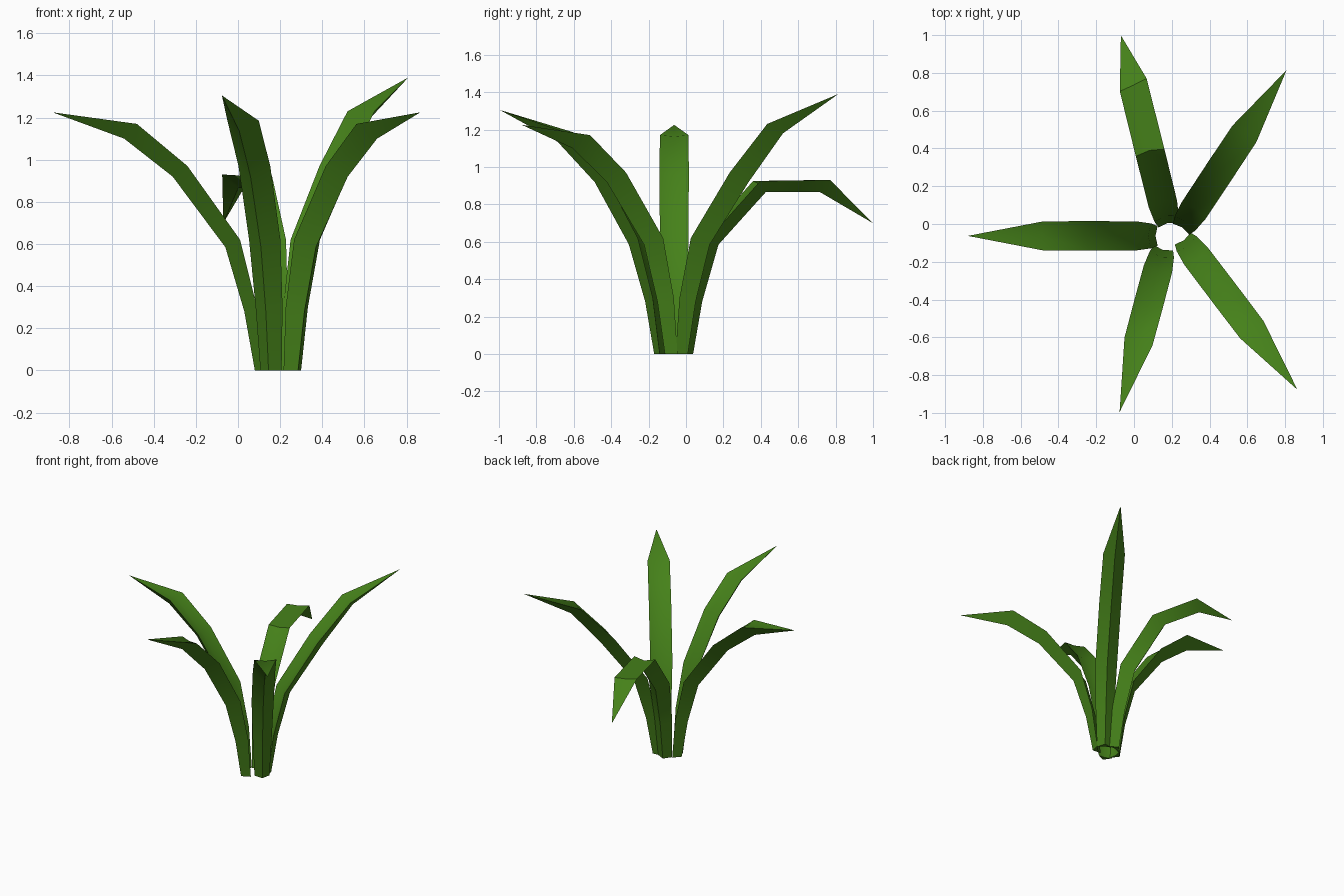
import bpy, bmesh
from math import sin, cos, radians
from mathutils import Vector

if "Cube" in bpy.data.objects:
    bpy.data.objects.remove(bpy.data.objects["Cube"])

green = bpy.data.materials.new("leaf_green")
green.diffuse_color = (0.06, 0.22, 0.01, 1)
green.use_nodes = True
green.node_tree.nodes["Principled BSDF"].inputs["Base Color"].default_value = green.diffuse_color

HALF_WIDTH = [0.052, 0.066, 0.077, 0.078, 0.077]


def leaf(name, base, heading, keel, rim, tip, skew=0.0):
    """Keeled blade: keel and rim are (distance along heading, height) rows."""
    a = radians(heading)
    along = Vector((cos(a), sin(a), 0))
    side = Vector((-sin(a), cos(a), 0))
    origin = Vector((base[0], base[1], 0))

    def point(s, z, w=0.0):
        return origin + along * s + side * w + Vector((0, 0, z))

    bm = bmesh.new()
    rings = []
    for i, (k, r, w) in enumerate(zip(keel, rim, HALF_WIDTH)):
        t = 0.25 if i < 4 else 0.1      # shallow groove on the inner face
        sk = skew if i == 4 else 0
        groove = (r[0] + (k[0] - r[0]) * t, r[1] + (k[1] - r[1]) * t)
        rings.append([bm.verts.new(p) for p in (
            point(*k), point(r[0] - sk, r[1], w),
            point(*groove), point(r[0] + sk, r[1], -w))])
    for lo, hi in zip(rings, rings[1:]):
        for j in range(4):
            n = (j + 1) % 4
            bm.faces.new((lo[j], lo[n], hi[n], hi[j]))
    end = bm.verts.new(point(*tip))
    for j in range(4):
        bm.faces.new((rings[-1][j], rings[-1][(j + 1) % 4], end))
    bm.faces.new(rings[0][::-1])
    bmesh.ops.recalc_face_normals(bm, faces=bm.faces)
    for f in bm.faces:
        f.smooth = True
    me = bpy.data.meshes.new(name)
    bm.to_mesh(me)
    bm.free()
    me.set_sharp_from_angle(angle=radians(35))
    me.materials.append(green)
    bpy.context.collection.objects.link(bpy.data.objects.new(name, me))


# Shared lower part of every blade
K = [(0, 0), (0.05, 0.28), (0.14, 0.585)]
R = [(-0.045, 0), (-0.01, 0.30), (0.07, 0.62)]

# Two evenly arched leaves
K1 = K + [(0.39, 0.92), (0.62, 1.10)]
R1 = R + [(0.32, 0.97), (0.56, 1.17)]
leaf("left_leaf", (0.08, -0.063), 180, K1, R1, (0.96, 1.225))
leaf("front_right_leaf", (0.285, -0.113), -52.8, K1, R1, (0.96, 1.225))

# Taller leaf
leaf("back_right_leaf", (0.275, 0.01), 56.5,
     K + [(0.39, 0.92), (0.61, 1.18)],
     R + [(0.32, 0.97), (0.56, 1.23)], (0.965, 1.39))

# Steeper front leaf
leaf("front_leaf", (0.145, -0.17), 255,
     K + [(0.33, 0.92), (0.535, 1.135)],
     R + [(0.26, 0.97), (0.467, 1.185)], (0.855, 1.305))

# Drooping back leaf
leaf("back_leaf", (0.17, 0.038), 104,
     K + [(0.40, 0.865), (0.70, 0.865)],
     R + [(0.35, 0.925), (0.72, 0.93)], (0.99, 0.70), skew=0.016)
